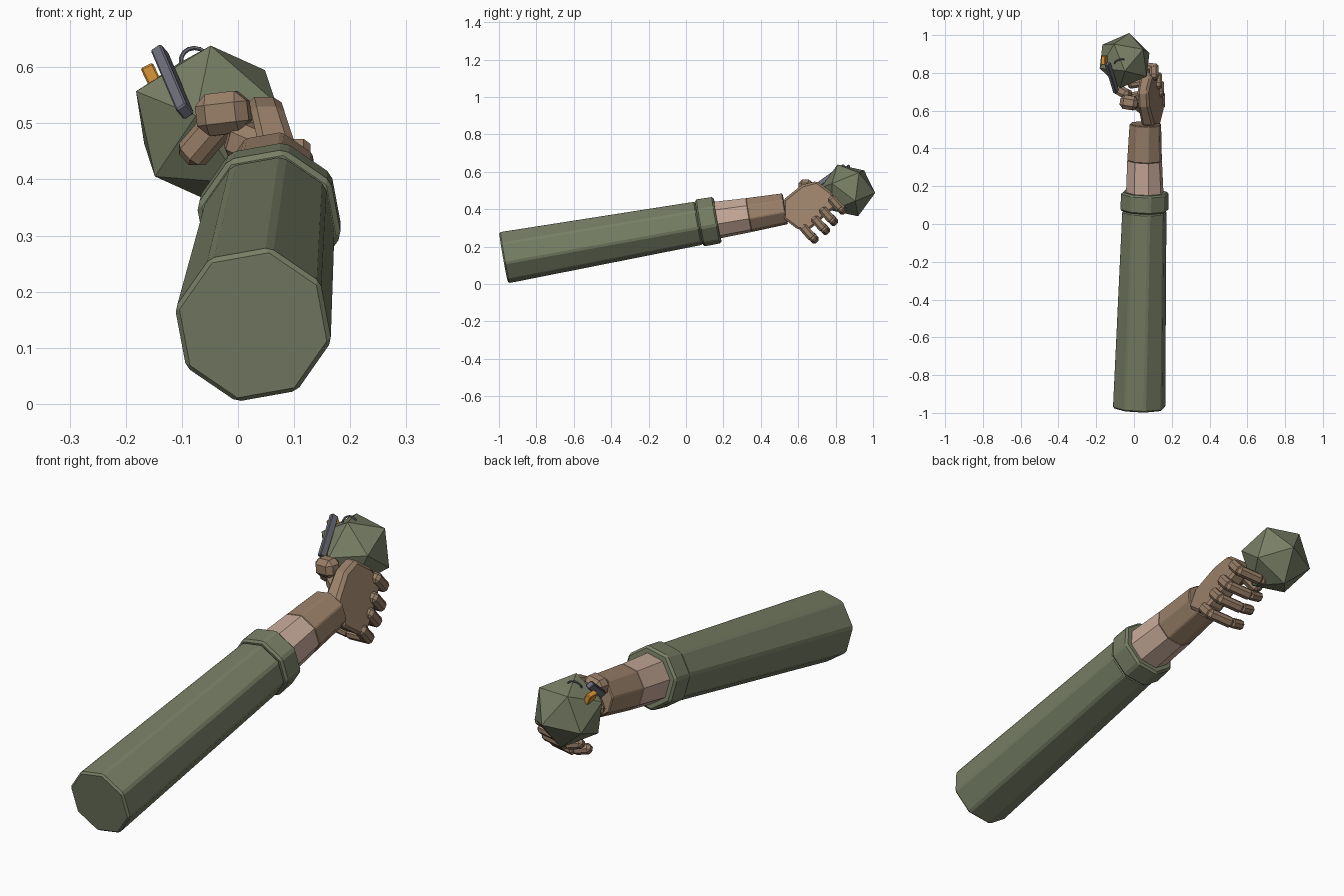
import bpy, bmesh, math
from mathutils import Vector, Matrix

old = bpy.data.objects.get("Cube")
if old:
    bpy.data.objects.remove(old, do_unlink=True)


def material(name, rgb):
    m = bpy.data.materials.new(name)
    m.use_nodes = True
    m.diffuse_color = (*rgb, 1)
    m.node_tree.nodes["Principled BSDF"].inputs["Base Color"].default_value = (*rgb, 1)
    return m


GREEN = material("olive green", (0.185, 0.21, 0.13))
GLOVE = material("tan glove", (0.32, 0.215, 0.14))
SKIN = material("skin", (0.57, 0.40, 0.32))
STEEL = material("dark steel", (0.15, 0.155, 0.19))
ORANGE = material("orange", (0.70, 0.30, 0.04))


def finish(name, bm, mat, bevel=0):
    bmesh.ops.recalc_face_normals(bm, faces=bm.faces)
    mesh = bpy.data.meshes.new(name)
    bm.to_mesh(mesh)
    bm.free()
    mesh.materials.append(mat)
    ob = bpy.data.objects.new(name, mesh)
    bpy.context.collection.objects.link(ob)
    if bevel:
        mod = ob.modifiers.new("bevel", "BEVEL")
        mod.width, mod.segments, mod.limit_method = bevel, 1, "ANGLE"
        mod.angle_limit = math.radians(25)
    return ob


# Arm axis and its cross-section directions
START, END = Vector((0.027, -0.975, 0.14)), Vector((0.055, 0.07, 0.325))
AXIS = (END - START).normalized()
UP = Vector((1, 0, 0)).cross(AXIS).normalized()
SIDE = AXIS.cross(UP)


def tube(name, stations, mat, bevel=0):
    """Eight-sided loft through (centre, radius) stations, capped."""
    bm = bmesh.new()
    rings = []
    for centre, r in stations:
        angles = [math.radians(45 * k - 12) for k in range(8)]
        rings.append([bm.verts.new(Vector(centre) + r * (SIDE * math.cos(a) + UP * math.sin(a)))
                      for a in angles])
    for a, b in zip(rings, rings[1:]):
        for k in range(8):
            bm.faces.new((a[k], a[k - 1], b[k - 1], b[k]))
    bm.faces.new(rings[0])
    bm.faces.new(rings[-1])
    return finish(name, bm, mat, bevel)


def hull(name, points, mat, bevel=0):
    bm = bmesh.new()
    for p in points:
        bm.verts.new(p)
    bmesh.ops.convex_hull(bm, input=bm.verts)
    bmesh.ops.dissolve_limit(bm, angle_limit=0.02, verts=bm.verts, edges=bm.edges)
    return finish(name, bm, mat, bevel)


def strut(name, p0, p1, width, depth, mat, bevel, normal=(0, 0, 1)):
    """Bevelled bar from p0 to p1; depth is measured along the normal."""
    p0, p1 = Vector(p0), Vector(p1)
    d = (p1 - p0).normalized()
    w = d.cross(Vector(normal)).normalized()
    n = w.cross(d)
    pts = [p + w * (i * width / 2) + n * (j * depth / 2)
           for p in (p0, p1) for i in (-1, 1) for j in (-1, 1)]
    return hull(name, pts, mat, bevel)


# Sleeve, cuff, bare forearm and glove wrist
tube("sleeve", [(START, 0.143), (END, 0.121)], GREEN, 0.008)
tube("cuff", [(END, 0.132), (END + AXIS * 0.1, 0.130)], GREEN, 0.009)
tube("forearm", [(END + AXIS * 0.08, 0.102), ((0.056, 0.335, 0.368), 0.094)], SKIN)
tube("glove_wrist", [((0.056, 0.335, 0.368), 0.0945), ((0.060, 0.53, 0.402), 0.086)],
     GLOVE, 0.004)

# Palm: a leaning slab, thicker toward the little finger
palm = [(0.52, 0.45), (0.62, 0.53), (0.70, 0.55), (0.78, 0.49),
        (0.81, 0.42), (0.66, 0.29), (0.60, 0.29), (0.52, 0.35)]
palm_points = []
for y, z in palm:
    mid = 0.042 + (0.56 - z) * 0.28
    half = 0.028 + (0.56 - z) * 0.05
    palm_points += [(mid - half, y, z), (mid + half, y, z)]
hull("palm", palm_points, GLOVE, 0.012)

# Four fingers: a short knuckle section, then a section curling across
fingers = {"index": (0.105, 0.825, 0.405), "middle": (0.125, 0.778, 0.345),
           "ring": (0.135, 0.735, 0.297), "little": (0.14, 0.675, 0.25)}
spread = Vector((0, 0.7, 0.71))
for label, knuckle in fingers.items():
    k = Vector(knuckle)
    strut(label + "_knuckle", k + Vector((0, -0.055, 0.06)), k + Vector((0, 0.005, -0.008)),
          0.048, 0.046, GLOVE, 0.012, spread)
    strut(label + "_middle", k + Vector((0.022, 0, 0)), k + Vector((-0.10, 0.012, -0.012)),
          0.045, 0.045, GLOVE, 0.012, spread)
    strut(label + "_tip", k + Vector((-0.09, 0.012, -0.012)), k + Vector((-0.165, 0.0, 0.008)),
          0.04, 0.04, GLOVE, 0.011, spread)

# Thumb, bent over the lever
strut("thumb_base", (0.07, 0.60, 0.44), (-0.01, 0.66, 0.475), 0.07, 0.07, GLOVE, 0.018)
strut("thumb_middle", (0.02, 0.635, 0.523), (-0.072, 0.65, 0.512), 0.075, 0.075, GLOVE, 0.02)
strut("thumb_tip", (-0.025, 0.68, 0.51), (-0.09, 0.715, 0.435), 0.055, 0.055, GLOVE, 0.014)

# Grenade body: icosahedron placed by two neighbouring corners
CENTRE = Vector((-0.05, 0.865, 0.50))
b, c = Vector((0, -0.055, 0.135)), Vector((0.10, 0.06, 0.10))
ez = (b + c).normalized()
ex = (b - c).cross(ez).normalized()
frame = (ex, ez.cross(ex), ez)
phi = (1 + 5 ** 0.5) / 2
scale = 0.149 / math.hypot(1, phi)
body = []
for i in range(3):
    for s in (-1, 1):
        for t in (-1, 1):
            body.append(CENTRE + scale * (frame[(i + 1) % 3] * s + frame[(i + 2) % 3] * (t * phi)))
hull("grenade_body", body, GREEN)

# Safety lever, fuse plug and pull ring
strut("safety_lever", (-0.14, 0.85, 0.628), (-0.094, 0.70, 0.52), 0.022, 0.03,
      STEEL, 0.003, (-0.5, -0.7, 0.55))
strut("fuse_plug", (-0.145, 0.866, 0.565), (-0.163, 0.866, 0.603), 0.05, 0.024,
      ORANGE, 0.003, (1, 0, 0.4))
bpy.ops.mesh.primitive_torus_add(major_radius=0.028, minor_radius=0.004, major_segments=16,
                                 minor_segments=6, location=(-0.075, 0.86, 0.608),
                                 rotation=(1.2, 0, 0.3))
ring = bpy.context.object
ring.name = "pull_ring"
ring.data.materials.append(STEEL)
